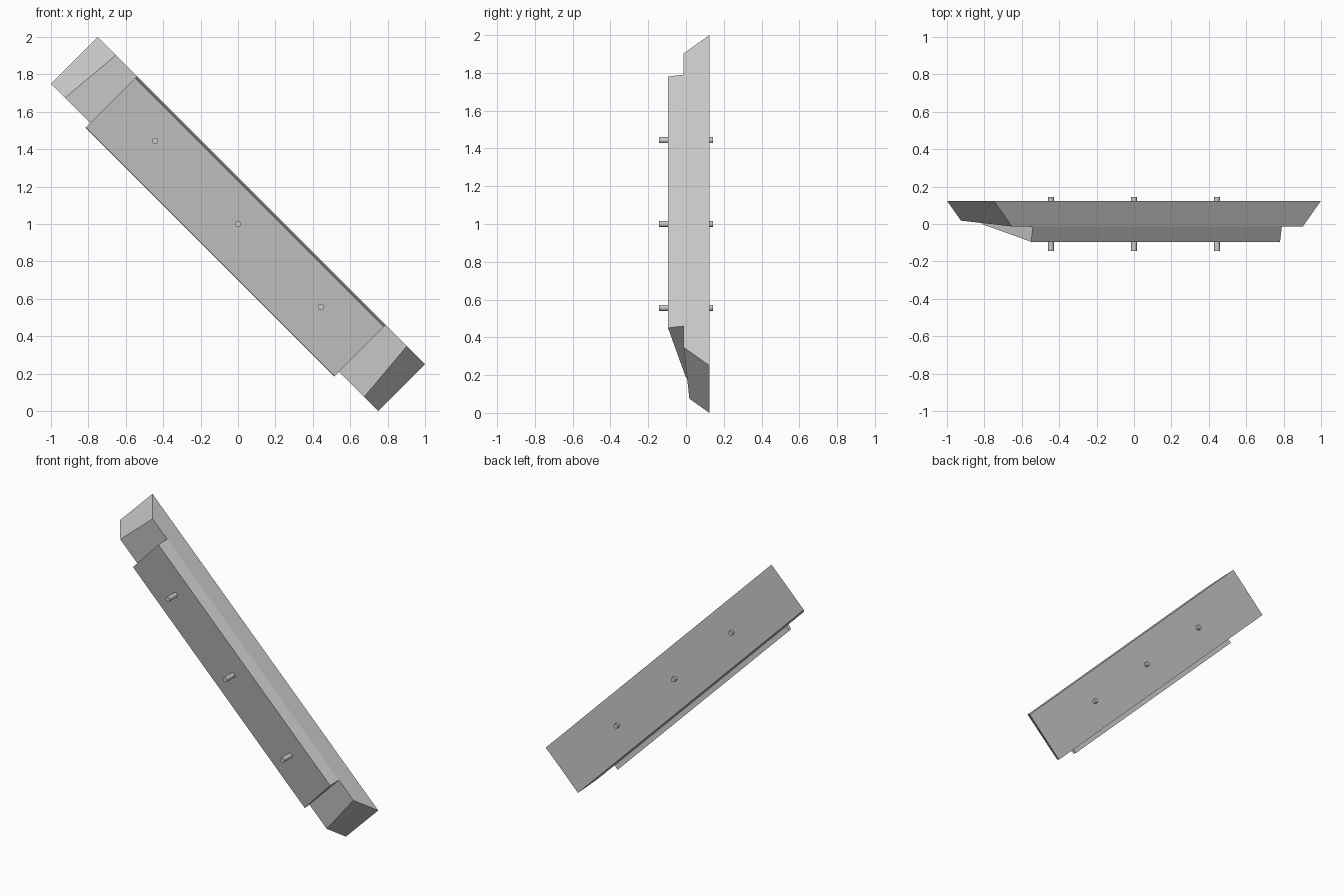
import bpy, bmesh, math
from mathutils import Matrix, Vector

if "Cube" in bpy.data.objects:
    bpy.data.objects.remove(bpy.data.objects["Cube"])

# Local frame: X along the sloped beam, Z across its width, Y depth
TILT = Matrix.Translation((0, 0, 1)) @ Matrix.Rotation(math.radians(45), 4, 'Y')


def finish(bm, name):
    bmesh.ops.recalc_face_normals(bm, faces=bm.faces)
    bm.transform(TILT)
    mesh = bpy.data.meshes.new(name)
    bm.to_mesh(mesh)
    bm.free()
    obj = bpy.data.objects.new(name, mesh)
    bpy.context.collection.objects.link(obj)
    return obj


def prism(name, section, half_length):
    """Extrude a (y, z) section along X; half_length(y) sets the end cut."""
    bm = bmesh.new()
    left = [bm.verts.new((-half_length(y), y, z)) for y, z in section]
    right = [bm.verts.new((half_length(y), y, z)) for y, z in section]
    bm.faces.new(left)
    bm.faces.new(right)
    n = len(section)
    for i in range(n):
        j = (i + 1) % n
        bm.faces.new((left[i], left[j], right[j], right[i]))
    return finish(bm, name)


# Backing beam with slightly raked front and 45 degree mitred ends
BACK = 0.124
prism("backing_beam",
      [(BACK, 0.177), (BACK, -0.177), (0.018, -0.177), (-0.013, 0.177)],
      lambda y: 1.237 - (BACK - y))

# Tapered board fixed to the front of the beam
prism("front_board",
      [(-0.013, 0.177), (0.021, -0.212), (0.0, -0.210), (-0.095, 0.163)],
      lambda y: 0.941)

# Three pegs passing through both pieces
for name, u in (("upper_peg", -0.628), ("middle_peg", 0), ("lower_peg", 0.628)):
    bm = bmesh.new()
    bmesh.ops.create_cone(bm, cap_ends=True, segments=12,
                          radius1=0.0165, radius2=0.0165, depth=0.288,
                          matrix=Matrix.Translation((u, 0, 0)) @
                          Matrix.Rotation(math.pi / 2, 4, 'X'))
    finish(bm, name)
